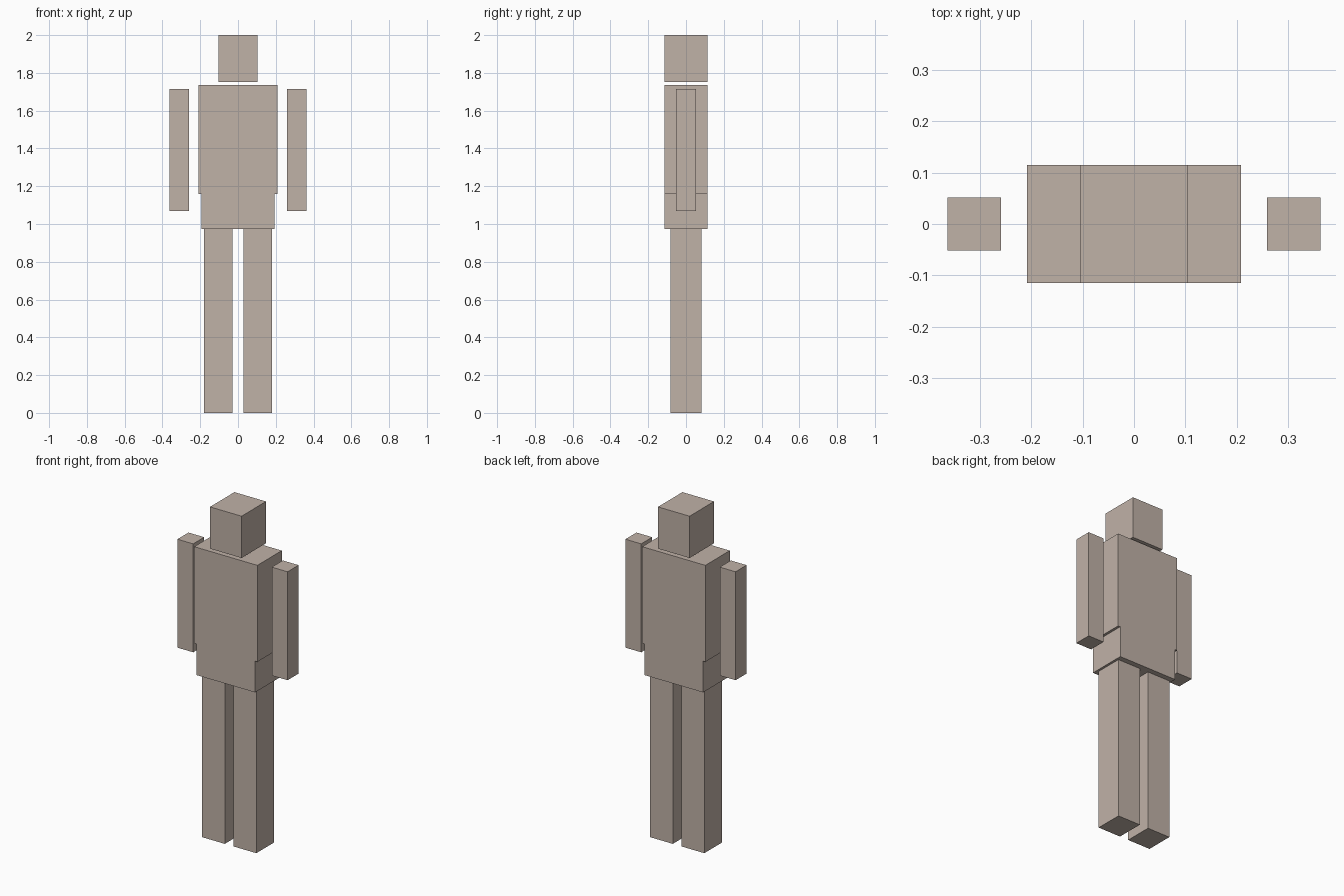
import bpy

if "Cube" in bpy.data.objects:
    bpy.data.objects.remove(bpy.data.objects["Cube"])

skin = bpy.data.materials.new("warm_beige")
skin.diffuse_color = (0.53, 0.445, 0.39, 1.0)
skin.use_nodes = True
skin.node_tree.nodes["Principled BSDF"].inputs["Base Color"].default_value = skin.diffuse_color


def box(name, x, half_x, half_y, z0, z1):
    """Axis-aligned box centred on y = 0, spanning z0 to z1."""
    bpy.ops.mesh.primitive_cube_add(size=2, location=(x, 0, (z0 + z1) / 2))
    ob = bpy.context.object
    ob.name = ob.data.name = name
    ob.scale = (half_x, half_y, (z1 - z0) / 2)
    bpy.ops.object.transform_apply(location=False, rotation=False, scale=True)
    ob.data.materials.append(skin)
    return ob


# Head, chest and hips
box("head", 0, 0.104, 0.115, 1.751, 2.0)
box("torso", 0, 0.208, 0.115, 1.16, 1.735)
box("hips", 0, 0.193, 0.115, 0.974, 1.16)

# Paired limbs
for side, s in (("right", -1), ("left", 1)):
    box(side + "_arm", s * 0.311, 0.052, 0.052, 1.068, 1.714)
    box(side + "_leg", s * 0.104, 0.075, 0.083, 0.0, 0.974)
